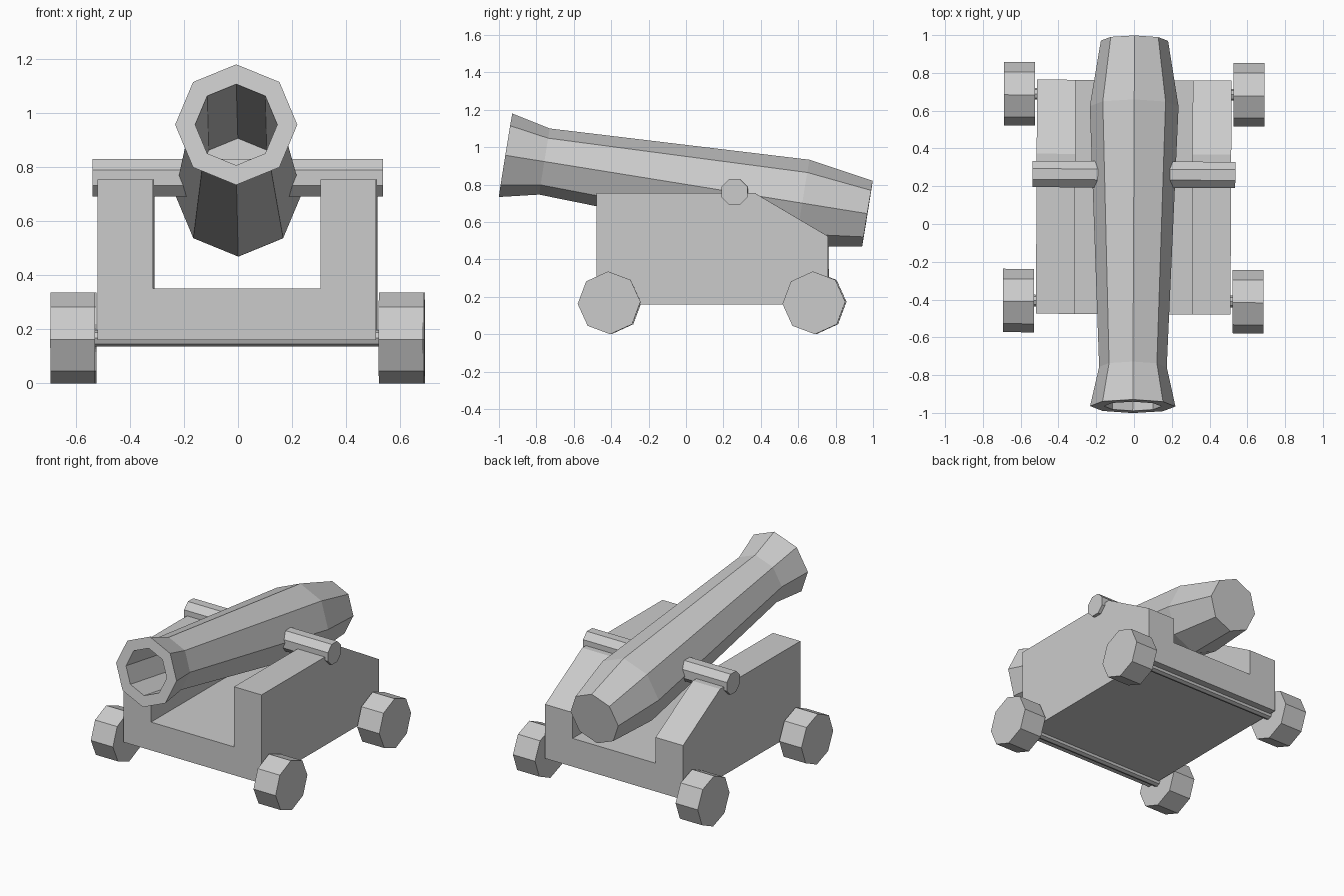
import bpy, bmesh
from math import radians, sin, cos, pi
from mathutils import Matrix, Vector

if "Cube" in bpy.data.objects:
    bpy.data.objects.remove(bpy.data.objects["Cube"])

# Whole model is turned very slightly about z
YAW = Matrix.Translation((-0.002, 0, 0)) @ Matrix.Rotation(radians(-0.27), 4, 'Z')


def finish(name, bm, matrix=Matrix()):
    bmesh.ops.recalc_face_normals(bm, faces=bm.faces)
    bm.transform(YAW @ matrix)
    mesh = bpy.data.meshes.new(name)
    bm.to_mesh(mesh)
    bm.free()
    obj = bpy.data.objects.new(name, mesh)
    bpy.context.collection.objects.link(obj)
    return obj


def lathe(name, profile, matrix, turn=0.0, sides=8):
    """Rings of (distance along +y, radius), capped at both ends."""
    bm = bmesh.new()
    rings = []
    for d, r in profile:
        angles = [turn + 2 * pi * i / sides for i in range(sides)]
        rings.append([bm.verts.new((r * cos(a), d, r * sin(a))) for a in angles])
    for a, b in zip(rings, rings[1:]):
        for i in range(sides):
            j = (i + 1) % sides
            bm.faces.new((a[i], a[j], b[j], b[i]))
    bm.faces.new(rings[0])
    bm.faces.new(rings[-1])
    return finish(name, bm, matrix)


def rod(name, x0, x1, y, z, r, turn=0.0):
    """Octagonal cylinder lying along x."""
    m = Matrix.Translation((0, y, z)) @ Matrix.Rotation(-pi / 2, 4, 'Z')
    return lathe(name, [(x0, r), (x1, r)], m, turn)


# Barrel: bore end, muzzle lip, neck, swell, breech
tilt = Matrix.Translation((0, -0.965, 0.957)) @ Matrix.Rotation(radians(-9.16), 4, 'X')
lathe("barrel", [(1.26, 0.152), (0, 0.152), (0, 0.226), (0.211, 0.179),
                 (1.608, 0.235), (1.96, 0.178)], tilt)

# Trunnion crossing the barrel
rod("trunnion", -0.537, 0.537, 0.262, 0.761, 0.075, pi / 8)

# Carriage: U section extruded along y, rear top corners sliced off
bm = bmesh.new()
w, n = 0.515, 0.31
section = [(-w, 0.16), (w, 0.16), (w, 0.755), (n, 0.755),
           (n, 0.35), (-n, 0.35), (-n, 0.755), (-w, 0.755)]
face = bm.faces.new([bm.verts.new((x, -0.477, z)) for x, z in section])
ext = bmesh.ops.extrude_face_region(bm, geom=[face], use_keep_orig=True)
bmesh.ops.translate(bm, vec=(0, 1.239, 0),
                    verts=[v for v in ext["geom"] if isinstance(v, bmesh.types.BMVert)])
bmesh.ops.bisect_plane(bm, geom=bm.verts[:] + bm.edges[:] + bm.faces[:],
                       plane_co=(0, 0.37, 0.755), plane_no=Vector((0, 0.23, 0.39)).normalized(),
                       clear_outer=True)
bmesh.ops.holes_fill(bm, edges=[e for e in bm.edges if e.is_boundary])
finish("carriage", bm)

# Axles and wheels
for place, y in (("front", -0.408), ("rear", 0.687)):
    rod(place + "_axle", -0.6, 0.6, y, 0.167, 0.031)
    for side, s in (("left", -1), ("right", 1)):
        rod(f"{place}_{side}_wheel", s * 0.525, s * 0.69, y, 0.168, 0.168, radians(-2))
